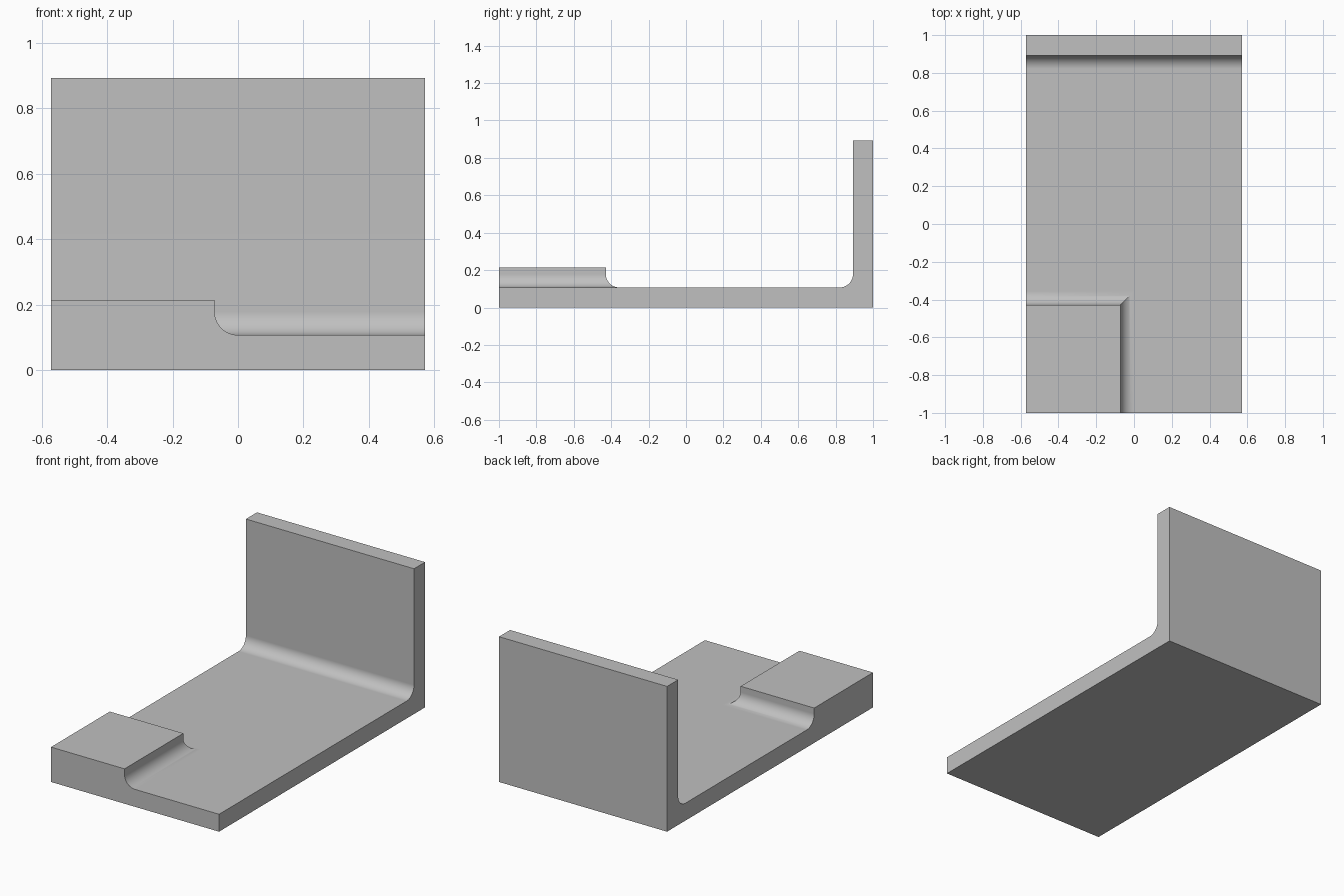
import bpy, bmesh, math

if "Cube" in bpy.data.objects:
    bpy.data.objects.remove(bpy.data.objects["Cube"], do_unlink=True)

U = 2 / 28                      # design unit: overall length is 28 units
HALF, LEN = 8 * U, 1.0          # half width, half length
FLOOR, PAD, TOP = 1.5 * U, 3 * U, 12.5 * U
WALL = LEN - 1.5 * U            # inner face of the upright wall
PAD_X, PAD_Y = -U, -6 * U       # pad's inner sides
R, STEPS = U, 16                # fillet radius and smoothness

# fillet as (distance out from the upright side, height), top to bottom
arc = []
for i in range(STEPS + 1):
    a = math.pi / 2 * i / STEPS
    arc.append((R - R * math.cos(a), FLOOR + R - R * math.sin(a)))

bm = bmesh.new()


def face(points):
    return bm.faces.new([bm.verts.new(p) for p in points])


# side outlines (y, z)
wall_fillet = [(WALL - o, z) for o, z in reversed(arc)]
wall_end = wall_fillet + [(WALL, TOP), (LEN, TOP), (LEN, 0)]
pad_side = [(0, PAD)] + arc
right_edge = [(-LEN, 0), (-LEN, PAD)] + [(PAD_Y + o, z) for o, z in pad_side] + wall_end
left_edge = [(-LEN, 0), (-LEN, FLOOR)] + wall_end
face([(-HALF, y, z) for y, z in right_edge])
face([(HALF, y, z) for y, z in left_edge])

# front face with the pad's filleted step
face([(-HALF, -LEN, 0), (-HALF, -LEN, PAD)]
     + [(PAD_X + o, -LEN, z) for o, z in pad_side]
     + [(HALF, -LEN, FLOOR), (HALF, -LEN, 0)])

# wall fillet, wall, top, back and underside strips
for (y0, z0), (y1, z1) in zip(wall_end, wall_end[1:] + [(-LEN, 0)]):
    face([(-HALF, y0, z0), (HALF, y0, z0), (HALF, y1, z1), (-HALF, y1, z1)])


# pad sides: an L-shaped path swept down the fillet with a mitred corner
def pad_path(o, z):
    return [(-HALF, PAD_Y + o, z), (PAD_X + o, PAD_Y + o, z), (PAD_X + o, -LEN, z)]


for upper, lower in zip(pad_side, pad_side[1:]):
    p, q = pad_path(*upper), pad_path(*lower)
    for k in range(2):
        face([p[k], p[k + 1], q[k + 1], q[k]])
face(pad_path(0, PAD) + [(-HALF, -LEN, PAD)])

# floor around the pad, in two flat pieces
west, corner, south = pad_path(*arc[-1])
inner = WALL - R
face([west, corner, (HALF, corner[1], FLOOR), (HALF, inner, FLOOR), (-HALF, inner, FLOOR)])
face([corner, south, (HALF, -LEN, FLOOR), (HALF, corner[1], FLOOR)])

bmesh.ops.remove_doubles(bm, verts=bm.verts, dist=1e-5)
bmesh.ops.recalc_face_normals(bm, faces=bm.faces)
mesh = bpy.data.meshes.new("angle_bracket")
bm.to_mesh(mesh)
bm.free()
bracket = bpy.data.objects.new("angle_bracket", mesh)
bpy.context.collection.objects.link(bracket)

# plain grey material
grey = bpy.data.materials.new("plain grey")
grey.use_nodes = True
colour = (0.53, 0.53, 0.53, 1)
grey.diffuse_color = colour
grey.node_tree.nodes["Principled BSDF"].inputs["Base Color"].default_value = colour
mesh.materials.append(grey)

# smooth fillets, flat faces elsewhere
bpy.ops.object.select_all(action="DESELECT")
bracket.select_set(True)
bpy.context.view_layer.objects.active = bracket
bpy.ops.object.shade_smooth_by_angle(angle=math.radians(25))
normals = bracket.modifiers.new("flat face normals", "WEIGHTED_NORMAL")
normals.keep_sharp = True
